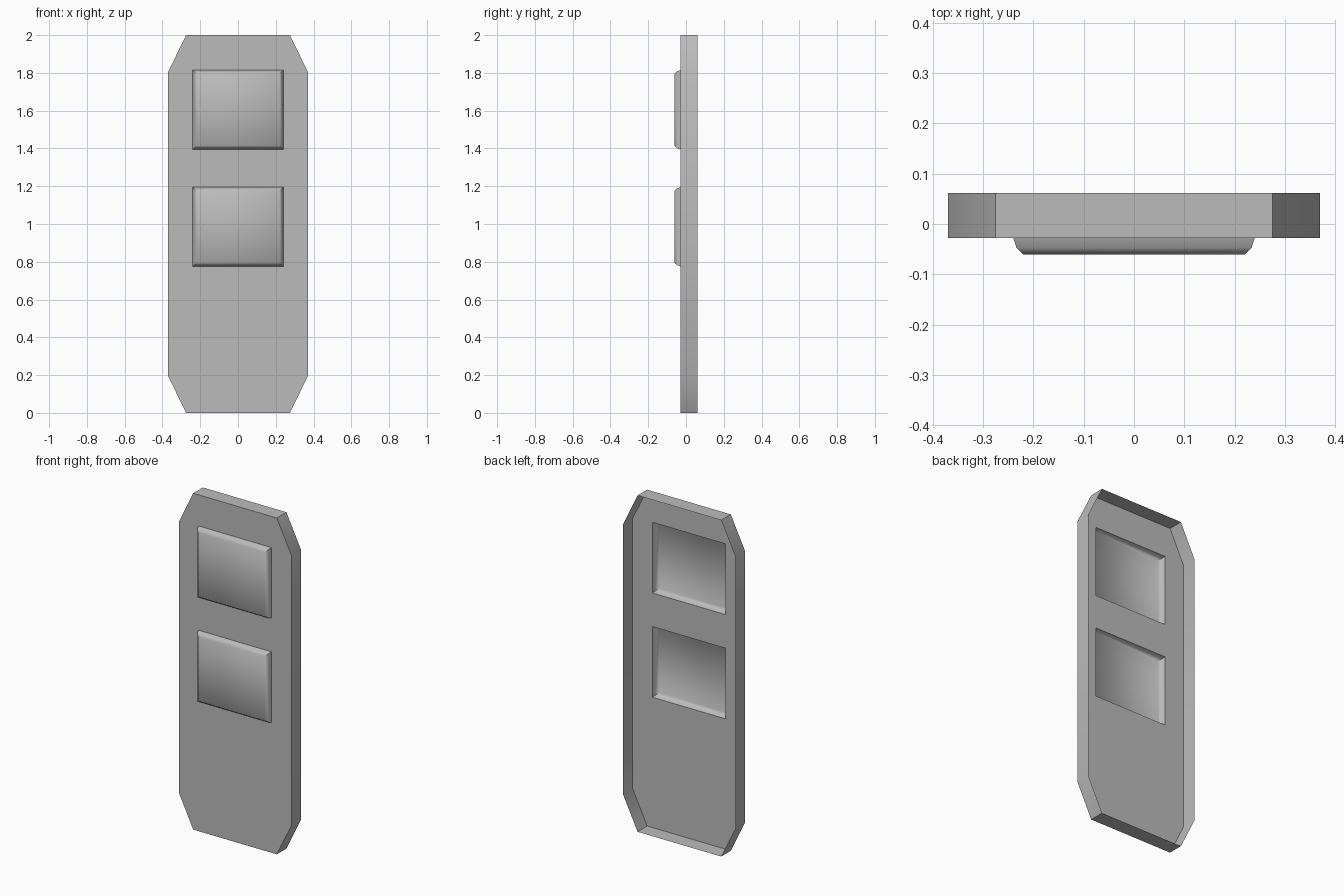
import bpy
import bmesh
import math
from mathutils import Vector

old = bpy.data.objects.get("Cube")
if old:
    bpy.data.objects.remove(old, do_unlink=True)

FRONT, BACK = -0.028, 0.062
BUTTON_HALF = (0.24, 0.21)
BUTTON_HEIGHTS = (1.605, 0.985)

grey = bpy.data.materials.new("plain grey")
grey.use_nodes = True
colour = (0.5, 0.5, 0.5, 1)
grey.diffuse_color = colour
grey.node_tree.nodes["Principled BSDF"].inputs["Base Color"].default_value = colour


def ring(bm, points, y):
    return [bm.verts.new((x, y, z)) for x, z in points]


def rectangle(cz, inset):
    w, h = BUTTON_HALF[0] - inset, BUTTON_HALF[1] - inset
    return [(-w, cz - h), (w, cz - h), (w, cz + h), (-w, cz + h)]


def skin(bm, a, b):
    n = len(a)
    for i in range(n):
        j = (i + 1) % n
        bm.faces.new((a[i], a[j], b[j], b[i]))


def finish(bm, name, cz):
    # Turn every face of the thin shell outward
    bm.normal_update()
    middle = Vector((0, BACK, cz))
    for f in bm.faces:
        if f.normal.dot(f.calc_center_median() - middle) < 0:
            f.normal_flip()
    mesh = bpy.data.meshes.new(name)
    bm.to_mesh(mesh)
    bm.free()
    mesh.materials.append(grey)
    obj = bpy.data.objects.new(name, mesh)
    bpy.context.collection.objects.link(obj)
    bpy.ops.object.select_all(action="DESELECT")
    obj.select_set(True)
    bpy.context.view_layer.objects.active = obj
    bpy.ops.object.shade_smooth_by_angle(angle=math.radians(55))


# Open-backed panel with clipped corners and two rectangular openings
half = [(0.275, 0), (0.37, 0.195), (0.37, 1.805), (0.275, 2)]
outline = half + [(-x, z) for x, z in reversed(half)]
bm = bmesh.new()
loops = [ring(bm, outline, FRONT)]
loops += [ring(bm, rectangle(cz, 0), FRONT) for cz in BUTTON_HEIGHTS]
edges = [bm.edges.new((l[i - 1], l[i])) for l in loops for i in range(len(l))]
bmesh.ops.triangle_fill(bm, use_beauty=True, use_dissolve=False, edges=edges)
skin(bm, loops[0], ring(bm, outline, BACK))
finish(bm, "panel_shell", 1)

# Hollow raised buttons with softened rims
for name, cz in zip(("upper_button", "lower_button"), BUTTON_HEIGHTS):
    bm = bmesh.new()
    steps = [(0, FRONT), (0.006, -0.047), (0.02, -0.061)]
    rims = [ring(bm, rectangle(cz, inset), y) for inset, y in steps]
    for a, b in zip(rims, rims[1:]):
        skin(bm, a, b)
    bm.faces.new(rims[-1])
    finish(bm, name, cz)
